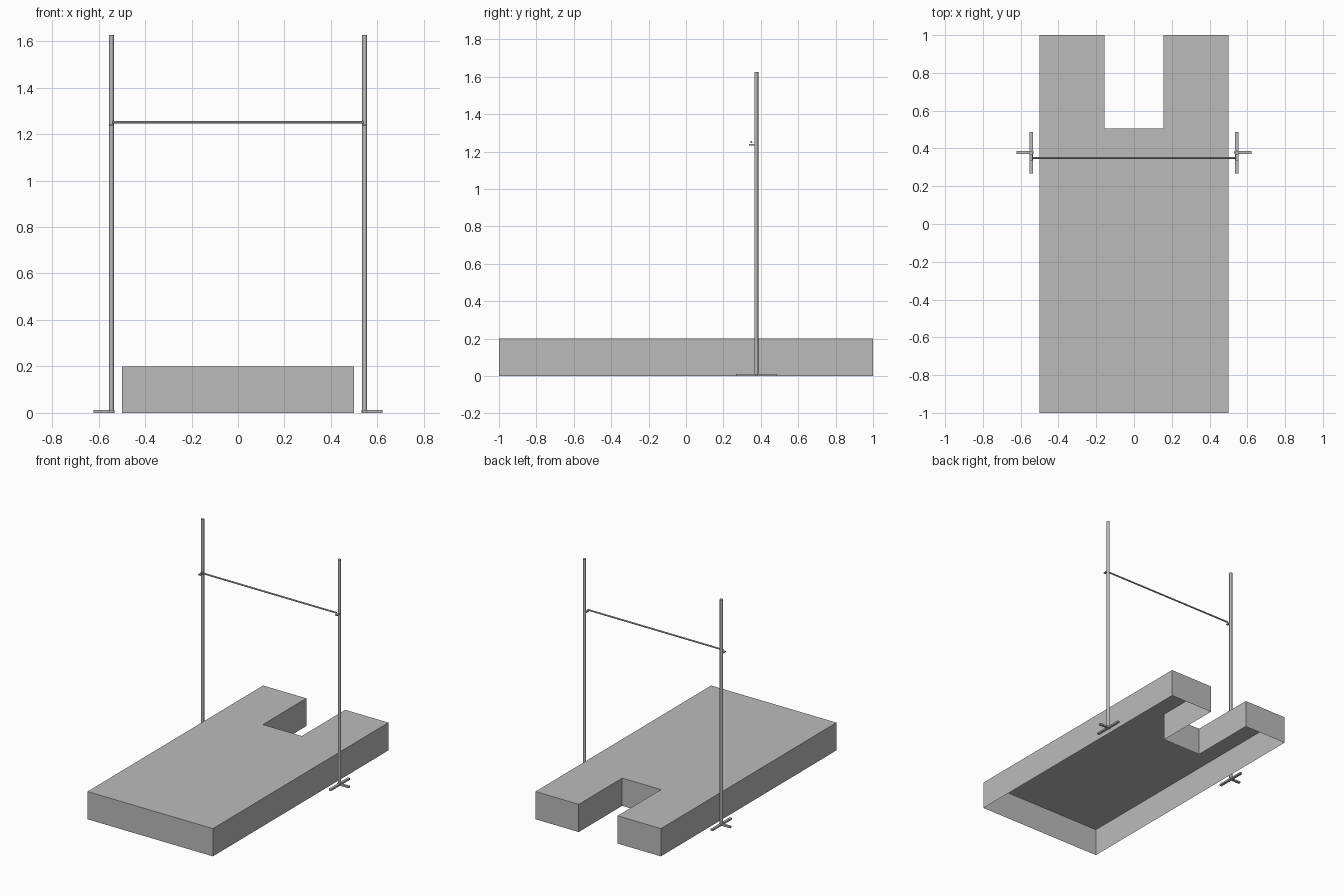
import bpy
import bmesh
from mathutils import Matrix, Vector

cube = bpy.data.objects.get("Cube")
if cube:
    bpy.data.objects.remove(cube, do_unlink=True)

GREY = (0.5, 0.5, 0.5, 1.0)
grey = bpy.data.materials.new("plain_grey")
grey.use_nodes = True
grey.diffuse_color = GREY
grey.node_tree.nodes["Principled BSDF"].inputs["Base Color"].default_value = GREY


def finish(name, bm, smooth=False):
    mesh = bpy.data.meshes.new(name)
    bm.to_mesh(mesh)
    bm.free()
    mesh.materials.append(grey)
    obj = bpy.data.objects.new(name, mesh)
    bpy.context.collection.objects.link(obj)
    if smooth:
        bpy.ops.object.select_all(action='DESELECT')
        obj.select_set(True)
        bpy.context.view_layer.objects.active = obj
        bpy.ops.object.shade_smooth_by_angle()
    return obj


def box(name, low, high):
    low, high = Vector(low), Vector(high)
    bm = bmesh.new()
    matrix = Matrix.Translation((low + high) / 2) @ Matrix.Diagonal((high - low).to_4d())
    matrix[3][3] = 1
    bmesh.ops.create_cube(bm, size=1, matrix=matrix)
    return finish(name, bm)


def rod(name, start, end, radius, sides):
    start, end = Vector(start), Vector(end)
    axis = end - start
    turn = axis.to_track_quat('Z', 'Y').to_matrix().to_4x4()
    bm = bmesh.new()
    bmesh.ops.create_cone(bm, cap_ends=True, segments=sides, radius1=radius,
                          radius2=radius, depth=axis.length,
                          matrix=Matrix.Translation((start + end) / 2) @ turn)
    return finish(name, bm, smooth=True)


# Landing mat: notched outline raised into a shell that is open underneath
half = [(0.5, -1), (0.5, 1), (0.155, 1), (0.155, 0.505)]
outline = half + [(-x, y) for x, y in reversed(half)]
bm = bmesh.new()
top = [bm.verts.new((x, y, 0.2)) for x, y in outline]
base = [bm.verts.new((x, y, 0)) for x, y in outline]
bm.faces.new(top)
for i in range(len(outline)):
    j = (i + 1) % len(outline)
    bm.faces.new((base[i], base[j], top[j], top[i]))
finish("landing_mat", bm)

# Uprights with cross-shaped feet and pegs that carry the bar
POST_X, POST_Y = 0.545, 0.376
for side, s in (("left", 1), ("right", -1)):
    x = s * POST_X
    rod(f"{side}_upright", (x, POST_Y, 0), (x, POST_Y, 1.627), 0.0105, 16)
    box(f"{side}_long_foot", (x - 0.009, 0.268, 0), (x + 0.009, 0.486, 0.012))
    xs = sorted((s * 0.532, s * 0.622))
    box(f"{side}_outer_foot", (xs[0], 0.37, 0), (xs[1], 0.386, 0.012))
    box(f"{side}_peg", (x - 0.008, 0.337, 1.234), (x + 0.008, POST_Y, 1.241))

# Crossbar resting on the pegs
rod("crossbar", (-0.54, 0.349, 1.251), (0.54, 0.349, 1.251), 0.0055, 12)
